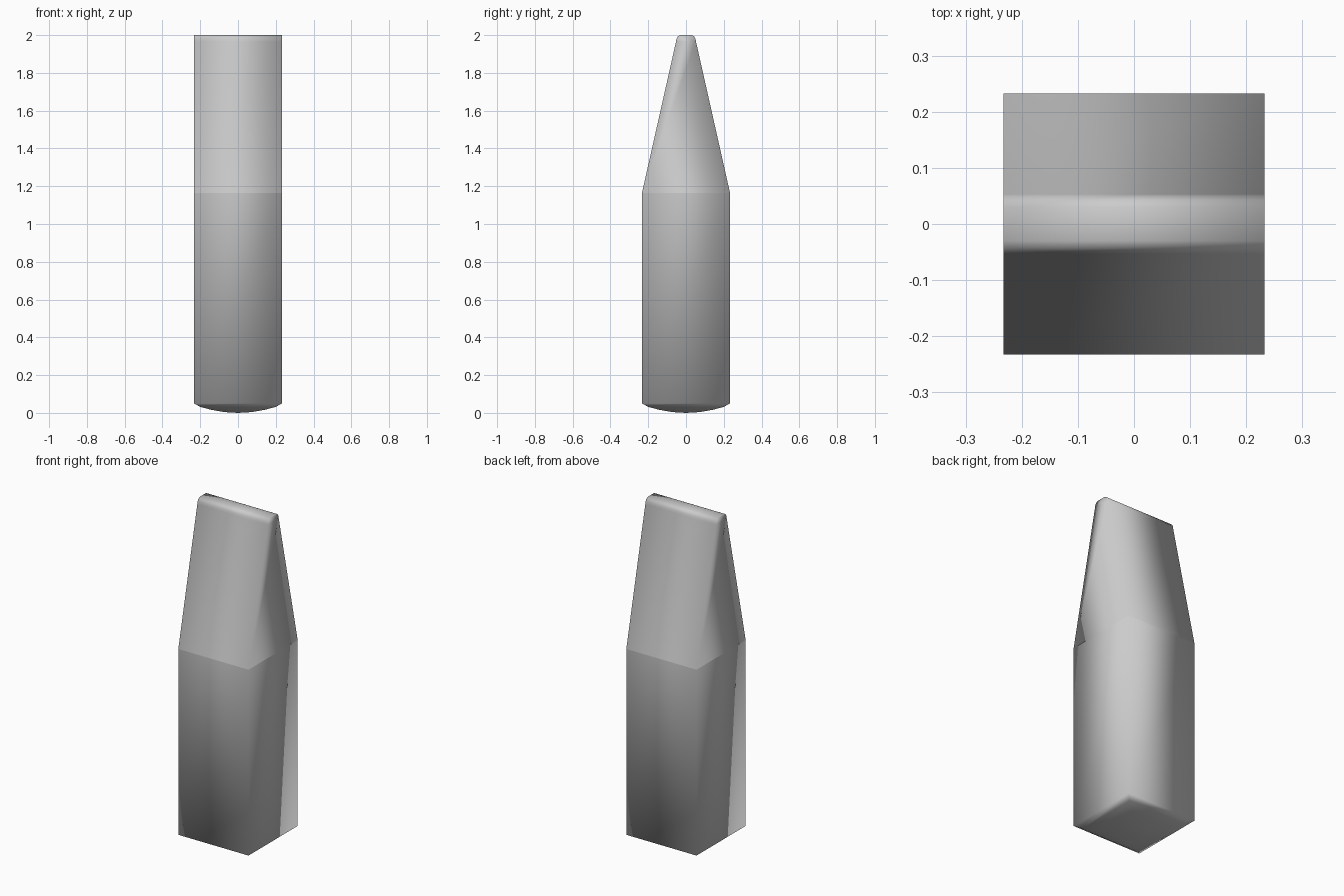
import bpy, bmesh, math

if "Cube" in bpy.data.objects:
    bpy.data.objects.remove(bpy.data.objects["Cube"])

W = 0.233        # half width of the square shaft
RIM = 0.05       # height of the bottom rim
SHOULDER = 1.165 # where the taper begins

bm = bmesh.new()


def square(half, z):
    return [bm.verts.new((x * half, y * half, z))
            for x, y in ((-1, -1), (1, -1), (1, 1), (-1, 1))]


# Shallow domed base, then the straight shaft
rings = [square(W * s, z) for s, z in
         ((0.3, 0.004), (0.6, 0.016), (0.85, 0.031), (1, RIM), (1, SHOULDER))]
for low, high in zip(rings, rings[1:]):
    for i in range(4):
        j = (i + 1) % 4
        bm.faces.new((low[i], low[j], high[j], high[i]))
apex = bm.verts.new((0, 0, 0))
for i in range(4):
    bm.faces.new((rings[0][(i + 1) % 4], rings[0][i], apex))

# Wedge profile in y-z with a rounded tip, extruded across x
half = [(-0.053, 1.965), (-0.051, 1.98), (-0.043, 1.993), (-0.03, 2.0)]
profile = half + [(-y, z) for y, z in reversed(half)]
top = rings[-1]
left = [top[0]] + [bm.verts.new((-W, y, z)) for y, z in profile] + [top[3]]
right = [top[1]] + [bm.verts.new((W, y, z)) for y, z in profile] + [top[2]]
for i in range(len(left) - 1):
    bm.faces.new((left[i], right[i], right[i + 1], left[i + 1]))
bm.faces.new(left)
bm.faces.new(right[::-1])

# Soft shading everywhere, with a crease at the shoulder
bmesh.ops.recalc_face_normals(bm, faces=bm.faces[:])
for f in bm.faces:
    f.smooth = True
for i in range(4):
    bm.edges.get((top[i], top[(i + 1) % 4])).smooth = False

mesh = bpy.data.meshes.new("wedge_tipped_post")
bm.to_mesh(mesh)
bm.free()
post = bpy.data.objects.new("wedge_tipped_post", mesh)
bpy.context.collection.objects.link(post)
